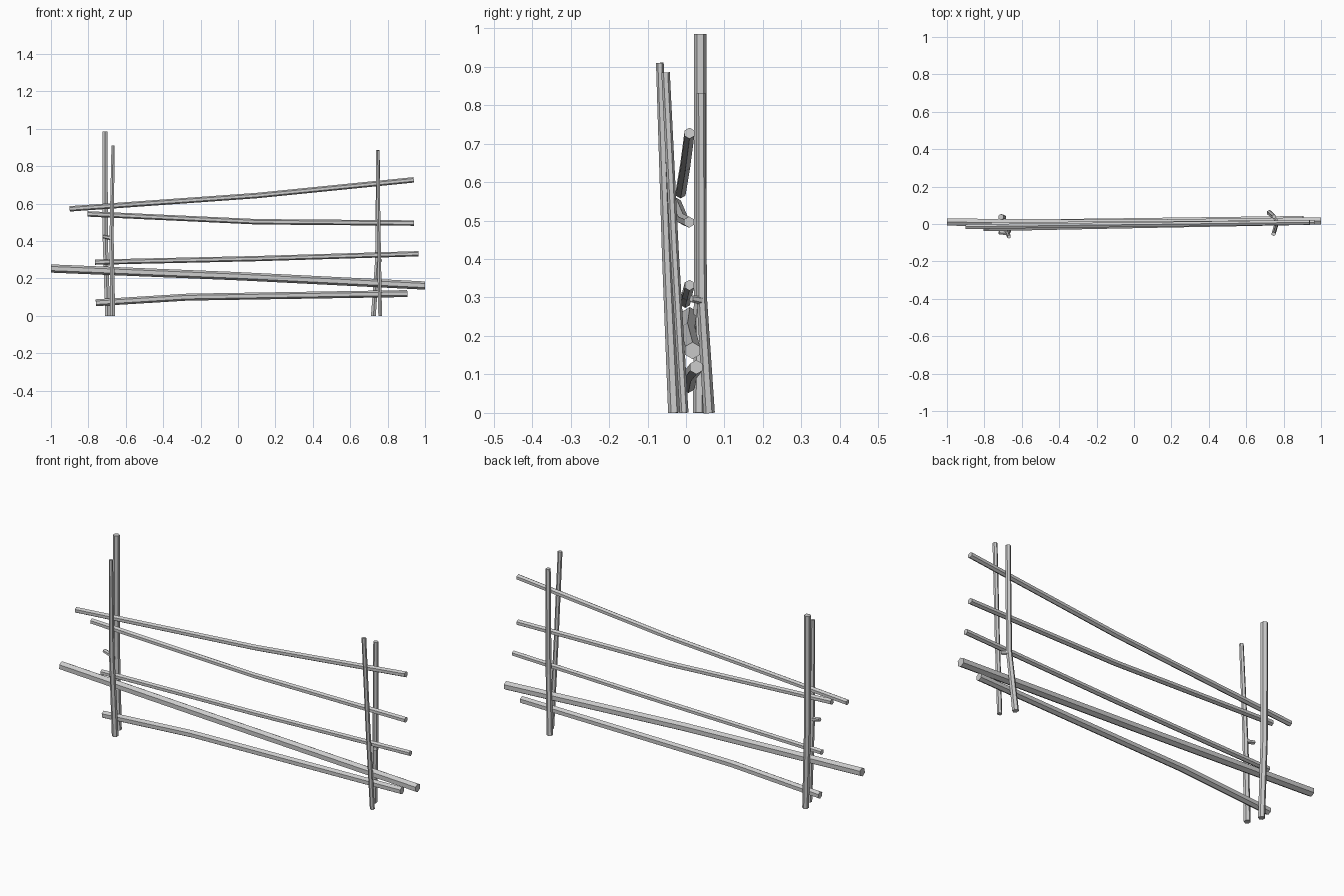
import bpy, bmesh
from math import cos, sin, tau
from mathutils import Vector

if "Cube" in bpy.data.objects:
    bpy.data.objects.remove(bpy.data.objects["Cube"])

SIDES = 6


def pole(name, points, r0, r1, up=(0, 0, 1)):
    """Capped hexagonal pole swept through a few points, tapering r0 -> r1."""
    pts = [Vector(p) for p in points]
    bm = bmesh.new()
    rings = []
    last = len(pts) - 1
    for i, p in enumerate(pts):
        d = (pts[min(i + 1, last)] - pts[max(i - 1, 0)]).normalized()
        side = d.cross(Vector(up)).normalized()
        top = side.cross(d)
        r = r0 + (r1 - r0) * i / last
        rings.append([bm.verts.new(p + r * (cos(tau * k / SIDES) * top + sin(tau * k / SIDES) * side))
                      for k in range(SIDES)])
    for a, b in zip(rings, rings[1:]):
        for k in range(SIDES):
            n = (k + 1) % SIDES
            bm.faces.new((a[k], a[n], b[n], b[k]))
    bm.faces.new(rings[0])
    bm.faces.new(rings[-1])
    bmesh.ops.recalc_face_normals(bm, faces=bm.faces)
    mesh = bpy.data.meshes.new(name)
    bm.to_mesh(mesh)
    bm.free()
    ob = bpy.data.objects.new(name, mesh)
    bpy.context.collection.objects.link(ob)
    return ob


# Horizontal rails, top to bottom
pole("rail_top", [(-.90, -.014, .572), (.10, -.002, .643), (.94, .009, .727)], .0145, .0145)
pole("rail_upper", [(-.805, -.026, .545), (.10, -.008, .503), (.94, .008, .496)], .0145, .0145)
pole("rail_middle", [(-.765, -.002, .287), (.10, .002, .306), (.965, .009, .332)], .014, .014)
pole("rail_thick", [(-1.0, .010, .253), (.0, .004, .212), (1.0, .017, .162)], .022, .022)
pole("rail_bottom", [(-.76, .006, .070), (-.27, .012, .100), (.905, .027, .119)], .0185, .0185)

# Upright posts, a front and a back one at each end
Y = (0, 1, 0)
pole("left_back_post", [(-.697, .034, 0), (-.71, .037, .42), (-.711, .037, .985)], .0155, .0165, Y)
pole("left_front_post", [(-.670, -.031, 0), (-.676, -.050, .42), (-.668, -.068, .91)], .0155, .010, Y)
pole("right_front_post", [(.760, -.005, 0), (.753, -.030, .42), (.746, -.053, .885)], .0115, .011, Y)
pole("right_back_post", [(.724, .060, 0), (.745, .041, .30), (.749, .039, .832)], .015, .012, Y)

# Short twig stubs left on two of the posts
pole("left_stub", [(-.676, -.050, .415), (-.722, -.046, .425)], .012, .010)
pole("right_stub", [(.747, .040, .292), (.764, .014, .297)], .011, .009)
